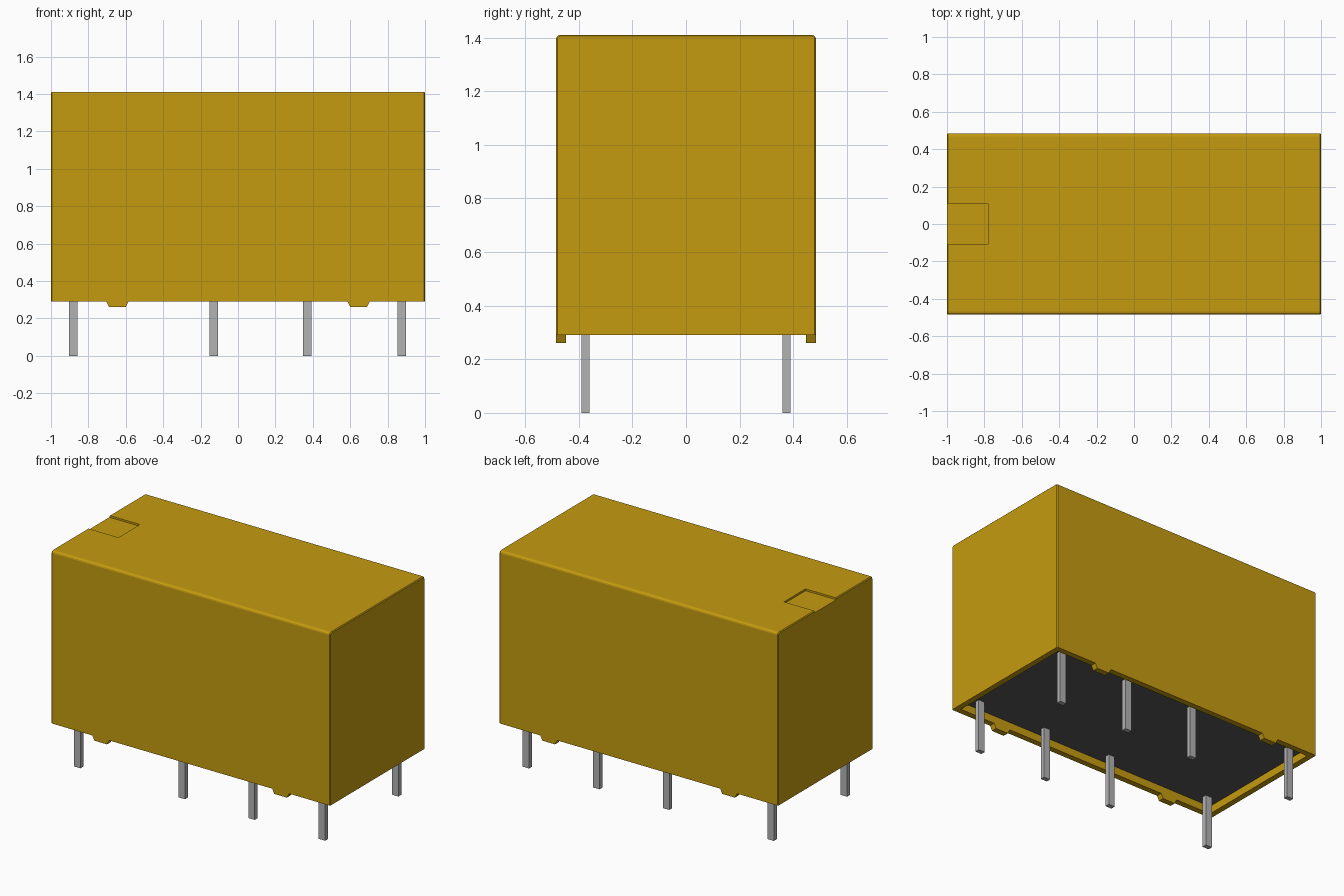
import bpy
import bmesh
from mathutils import Matrix, Vector

cube = bpy.data.objects.get("Cube")
if cube:
    bpy.data.objects.remove(cube, do_unlink=True)


def material(name, rgb):
    m = bpy.data.materials.new(name)
    m.use_nodes = True
    m.diffuse_color = (*rgb, 1)
    m.node_tree.nodes["Principled BSDF"].inputs["Base Color"].default_value = (*rgb, 1)
    return m


AMBER = material("amber plastic", (0.56, 0.33, 0.005))
DARK = material("dark resin", (0.10, 0.10, 0.10))
METAL = material("pin metal", (0.45, 0.45, 0.45))


def add_object(name, bm, mat):
    bmesh.ops.recalc_face_normals(bm, faces=bm.faces)
    mesh = bpy.data.meshes.new(name)
    bm.to_mesh(mesh)
    bm.free()
    obj = bpy.data.objects.new(name, mesh)
    bpy.context.collection.objects.link(obj)
    if mat:
        mesh.materials.append(mat)
    return obj


def box_mesh(low, high):
    low, high = Vector(low), Vector(high)
    bm = bmesh.new()
    place = Matrix.Translation((low + high) / 2) @ Matrix.Diagonal((*(high - low), 1))
    bmesh.ops.create_cube(bm, size=1, matrix=place)
    return bm


def box(name, low, high, mat=None):
    return add_object(name, box_mesh(low, high), mat)


def cut(obj, cutter):
    mod = obj.modifiers.new("cut", "BOOLEAN")
    mod.operation = "DIFFERENCE"
    mod.solver = "EXACT"
    mod.object = cutter
    cutter.hide_render = True
    cutter.hide_set(True)


HALF_Y = 0.485
BOTTOM, TOP = 0.29, 1.41
WALL = 0.038
BASE_Z = 0.34

# Cover: box with rounded long top edges and fine end edges
bm = box_mesh((-1, -HALF_Y, BOTTOM), (1, HALF_Y, TOP))
long_top = [e for e in bm.edges
            if all(v.co.z > 1 for v in e.verts)
            and abs(e.verts[0].co.x - e.verts[1].co.x) > 1]
bmesh.ops.bevel(bm, geom=long_top, offset=0.016, segments=3, profile=0.5, affect="EDGES")
ends = [e for e in bm.edges
        if abs(e.verts[0].co.x - e.verts[1].co.x) < 0.001
        and not all(v.co.z < BOTTOM + 0.01 for v in e.verts)]
bmesh.ops.bevel(bm, geom=ends, offset=0.005, segments=1, affect="EDGES")
cover = add_object("cover", bm, AMBER)

# Hollow underside and shallow notch on top
cut(cover, box("cavity_cutter", (-1 + WALL, -HALF_Y + WALL, 0.1),
               (1 - WALL, HALF_Y - WALL, TOP - WALL)))
cut(cover, box("notch_cutter", (-1.1, -0.11, TOP - 0.012), (-0.78, 0.11, TOP + 0.1)))

# Sealed base plate inside the cover
box("base_plate", (-1 + WALL, -HALF_Y + WALL, BASE_Z),
    (1 - WALL, HALF_Y - WALL, BASE_Z + 0.06), DARK)

for side, y in (("front", -1), ("back", 1)):
    # Tapered standoff feet under the long walls
    for end, x in (("right", -0.645), ("left", 0.645)):
        bm = box_mesh((x - 0.06, -WALL / 2, BOTTOM - 0.03), (x + 0.06, WALL / 2, BOTTOM))
        for v in bm.verts:
            if v.co.z < BOTTOM - 0.01:
                v.co.x = x + (v.co.x - x) * 0.75
            v.co.y += y * (HALF_Y - WALL / 2)
        add_object(f"{side}_{end}_foot", bm, AMBER)
    # Row of terminal pins
    for i, x in enumerate((-0.88, -0.13, 0.37, 0.875), 1):
        box(f"{side}_pin_{i}", (x - 0.023, y * 0.375 - 0.015, 0),
            (x + 0.023, y * 0.375 + 0.015, BASE_Z + 0.02), METAL)
